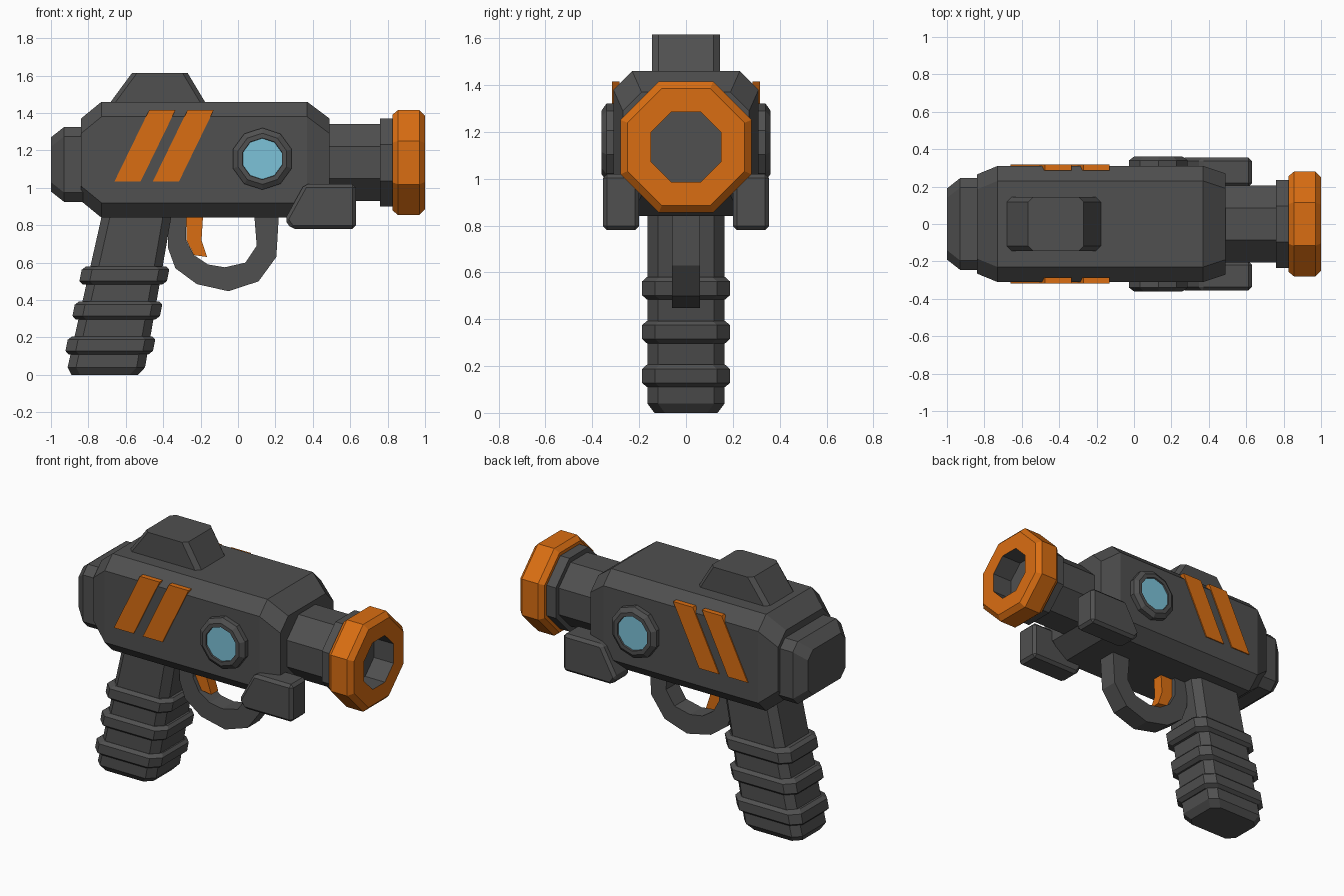
import bpy, bmesh, math
from mathutils import Vector

if "Cube" in bpy.data.objects:
    bpy.data.objects.remove(bpy.data.objects["Cube"], do_unlink=True)


def material(name, r, g, b):
    m = bpy.data.materials.new(name)
    m.use_nodes = True
    m.diffuse_color = (r, g, b, 1)
    m.node_tree.nodes["Principled BSDF"].inputs["Base Color"].default_value = (r, g, b, 1)
    return m


GREY = material("dark grey", 0.08, 0.08, 0.08)
ORANGE = material("orange", 0.70, 0.155, 0.006)
CYAN = material("pale cyan", 0.20, 0.54, 0.69)


def finish(name, bm, mats, rule=None, bevel=0):
    """Turn a bmesh into an object, colouring faces by an optional rule."""
    bmesh.ops.recalc_face_normals(bm, faces=bm.faces)
    if rule:
        for f in bm.faces:
            f.material_index = rule(f)
    mesh = bpy.data.meshes.new(name)
    bm.to_mesh(mesh)
    bm.free()
    for m in mats:
        mesh.materials.append(m)
    ob = bpy.data.objects.new(name, mesh)
    bpy.context.collection.objects.link(ob)
    if bevel:
        mod = ob.modifiers.new("bevel", "BEVEL")
        mod.width = bevel
        mod.segments = 1
    return ob


def loft(name, rings, mats, rule=None):
    """Skin a list of equal-length rings and cap both ends."""
    bm = bmesh.new()
    rows = [[bm.verts.new(p) for p in ring] for ring in rings]
    n = len(rows[0])
    for a, b in zip(rows, rows[1:]):
        for i in range(n):
            j = (i + 1) % n
            bm.faces.new((a[i], a[j], b[j], b[i]))
    bm.faces.new(rows[0])
    bm.faces.new(rows[-1])
    return finish(name, bm, mats, rule)


def chamfered(w, h, c):
    """Rectangle of half sizes w, h with cut corners."""
    return [(w, c - h), (w, h - c), (w - c, h), (c - w, h),
            (-w, h - c), (-w, c - h), (c - w, -h), (w - c, -h)]


def polygon(n, apothem, turn):
    r = apothem / math.cos(math.pi / n)
    return [(r * math.cos(turn + math.tau * i / n),
             r * math.sin(turn + math.tau * i / n)) for i in range(n)]


def along_x(x, shape, zc):
    return [(x, u, zc + v) for u, v in shape]


def along_z(z, shape, xc):
    return [(xc + u, v, z) for u, v in shape]


def prism(name, profile, y0, y1, mat, bevel=0):
    """Extrude a side profile across the width."""
    bm = bmesh.new()
    face = bm.faces.new([bm.verts.new((x, y0, z)) for x, z in profile])
    ext = bmesh.ops.extrude_face_region(bm, geom=[face])
    moved = [v for v in ext["geom"] if isinstance(v, bmesh.types.BMVert)]
    bmesh.ops.translate(bm, verts=moved, vec=Vector((0, y1 - y0, 0)))
    return finish(name, bm, [mat], bevel=bevel)


# Main housing and rear cap
loft("body", [along_x(x, chamfered(w, h, 0.08), 1.15) for x, w, h in
              [(-0.84, 0.265, 0.22), (-0.73, 0.31, 0.31),
               (0.37, 0.31, 0.31), (0.49, 0.27, 0.22)]], [GREY])
loft("rear_cap", [along_x(x, chamfered(w, h, 0.05), 1.125) for x, w, h in
                  [(-1.0, 0.19, 0.145), (-0.93, 0.245, 0.2),
                   (-0.8, 0.245, 0.2)]], [GREY])

# Octagonal barrel, collar and hollow muzzle
AXIS = 1.135


def octagons(steps):
    return [along_x(x, polygon(8, a, math.pi / 8), AXIS) for x, a in steps]


loft("barrel", octagons([(0.45, 0.205), (0.78, 0.205)]), [GREY])
loft("barrel_collar", octagons([(0.76, 0.235), (0.84, 0.235)]), [GREY])


def inside_bore(f):
    return int(all(math.hypot(v.co.y, v.co.z - AXIS) < 0.18 for v in f.verts))


loft("muzzle", octagons([(0.825, 0.255), (0.855, 0.28), (0.97, 0.28),
                         (1.0, 0.25), (1.0, 0.15), (0.86, 0.15)]),
     [ORANGE, GREY], inside_bore)

# Top sight block
loft("top_sight", [along_z(z, chamfered(w, 0.145, 0.027), x) for z, w, x in
                   [(1.44, 0.265, -0.43), (1.615, 0.148, -0.418)]], [GREY])


# Slanted grip with raised bands
def grip_x(z):
    return -0.712 + 0.2 * z


loft("grip", [along_z(z, chamfered(w, d, 0.045), grip_x(z)) for z, w, d in
              [(0, 0.178, 0.135), (0.04, 0.207, 0.165), (0.9, 0.185, 0.165)]], [GREY])
for i in range(3):
    mid = 0.158 + 0.187 * i
    steps = [(-0.048, 0.02), (-0.03, 0), (0.03, 0), (0.048, 0.02)]
    loft(f"grip_band_{i + 1}",
         [along_z(mid + dz, chamfered(0.234 - s, 0.187 - s, 0.055),
                  grip_x(mid + dz) - 0.002) for dz, s in steps], [GREY])

# Trigger guard and trigger
prism("trigger_guard",
      [(-0.37, 0.88), (-0.375, 0.68), (-0.335, 0.57), (-0.22, 0.485),
       (-0.05, 0.447), (0.11, 0.5), (0.205, 0.63), (0.22, 0.88),
       (0.085, 0.88), (0.1, 0.69), (0.04, 0.6), (-0.07, 0.575),
       (-0.16, 0.59), (-0.235, 0.64), (-0.278, 0.72), (-0.275, 0.88)],
      -0.06, 0.06, GREY)
prism("trigger",
      [(-0.275, 0.88), (-0.185, 0.88), (-0.195, 0.72), (-0.165, 0.63),
       (-0.235, 0.64), (-0.276, 0.72)], -0.035, 0.035, ORANGE)

# Details on both sides
STRIPE = [(-0.66, 1.035), (-0.52, 1.035), (-0.335, 1.415), (-0.475, 1.415)]
CLIP = [(0.25, 0.83), (0.355, 1.02), (0.63, 1.02), (0.63, 0.78), (0.285, 0.78)]
for side, s in (("left", 1), ("right", -1)):
    for i in range(2):
        prism(f"{side}_stripe_{i + 1}", [(x + 0.205 * i, z) for x, z in STRIPE],
              s * 0.285, s * 0.317, ORANGE)
    prism(f"{side}_lower_block", CLIP, s * 0.2, s * 0.355, GREY, bevel=0.018)
    # Round lamp: bevelled rim with a coloured centre face
    lamp = [[(0.13 + u, s * y, 1.155 + v) for u, v in polygon(10, a, math.pi / 2)]
            for y, a in [(0.28, 0.157), (0.34, 0.157), (0.36, 0.13),
                         (0.36, 0.106), (0.35, 0.104)]]
    loft(f"{side}_lamp", lamp, [GREY, CYAN],
         lambda f: int(len(f.verts) > 4 and abs(f.calc_center_median().y) > 0.3))
